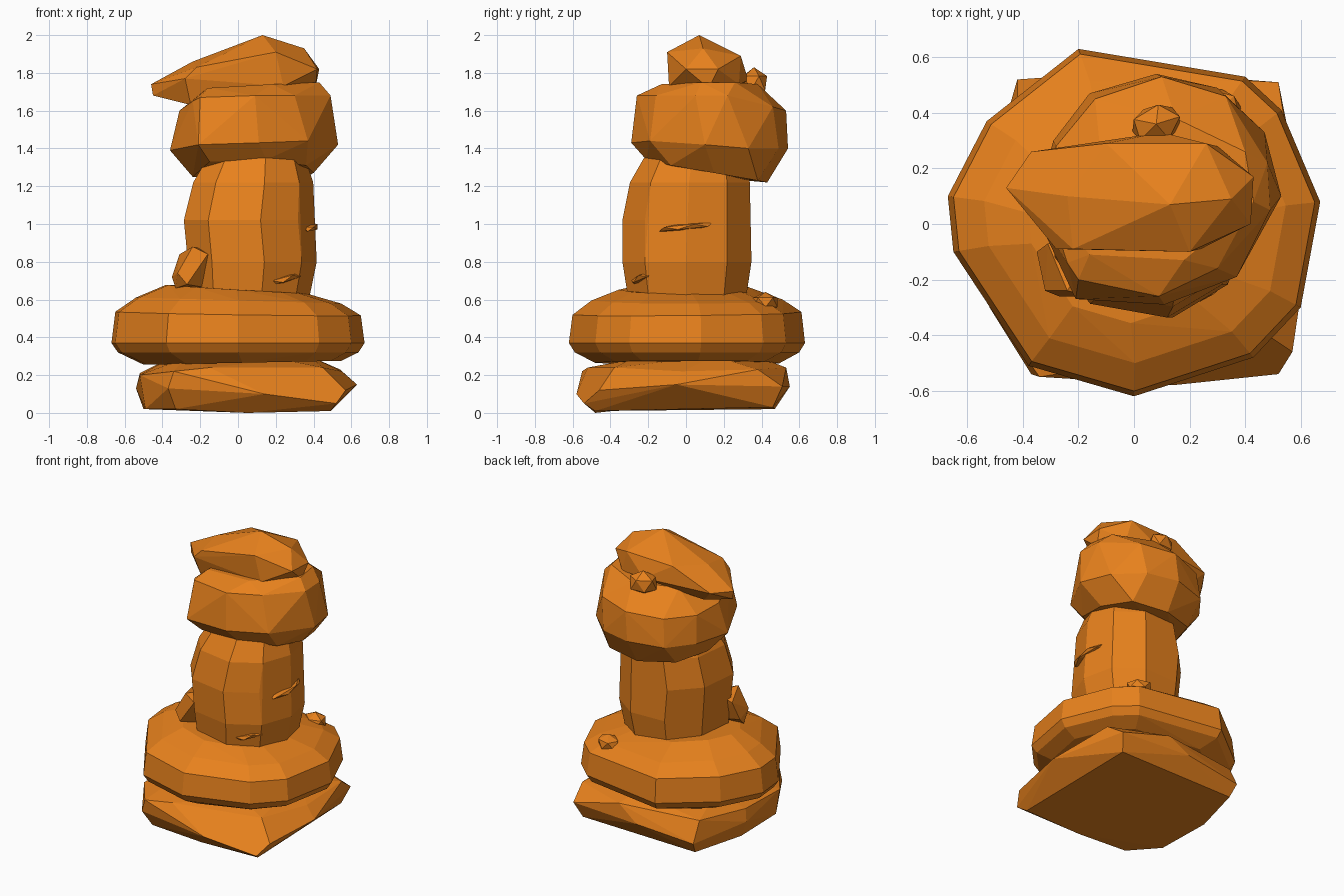
import bpy, bmesh, math
from mathutils import Vector

orange = bpy.data.materials.new("orange_stone")
orange.diffuse_color = (0.80, 0.22, 0.012, 1)


def hull(name, points):
    """Flat-faced stone: convex hull of a few points."""
    bm = bmesh.new()
    for p in points:
        bm.verts.new(p)
    res = bmesh.ops.convex_hull(bm, input=bm.verts)
    junk = {g for g in res["geom_interior"] + res["geom_unused"]
            if isinstance(g, bmesh.types.BMVert) and g.is_valid}
    bmesh.ops.delete(bm, geom=list(junk), context='VERTS')
    bmesh.ops.dissolve_limit(bm, angle_limit=math.radians(3), verts=bm.verts, edges=bm.edges)
    bmesh.ops.recalc_face_normals(bm, faces=bm.faces)
    mesh = bpy.data.meshes.new(name)
    bm.to_mesh(mesh)
    bm.free()
    mesh.materials.append(orange)
    ob = bpy.data.objects.new(name, mesh)
    bpy.context.collection.objects.link(ob)
    return ob


def stone(name, outline, levels):
    """Stack a plan outline at levels (z, scale, dx, dy, slope_x, slope_y)."""
    cx = sum(p[0] for p in outline) / len(outline)
    cy = sum(p[1] for p in outline) / len(outline)
    pts = []
    for z, s, dx, dy, sx, sy in levels:
        for x, y in outline:
            px, py = cx + (x - cx) * s + dx, cy + (y - cy) * s + dy
            pts.append((px, py, z + sx * px + sy * py))
    return hull(name, pts)


def pebble(name, centre, size, turn=0.0, tilt=0.0):
    """Small angular stone from a faceted ball."""
    bm = bmesh.new()
    bmesh.ops.create_icosphere(bm, subdivisions=1, radius=1)
    pts = [Vector((v.co.x * size[0], v.co.y * size[1], v.co.z * size[2])) for v in bm.verts]
    bm.free()
    ob = hull(name, pts)
    ob.location = centre
    ob.rotation_euler = (0, tilt, turn)
    return ob


# Bottom slab, roughly square with cut corners
hull("base_slab", [
    (0.49, -0.48, 0.01), (0.48, 0.46, 0.03), (-0.40, 0.47, 0.02), (-0.50, 0.1, 0.02),
    (-0.49, -0.30, 0.02), (-0.33, -0.48, 0.02), (0.05, -0.48, 0.0),
    (0.57, -0.46, 0.12), (0.52, -0.54, 0.05), (0.63, -0.05, 0.15), (0.52, 0.51, 0.14),
    (0.0, 0.55, 0.14), (-0.42, 0.52, 0.10), (-0.54, 0.10, 0.13), (-0.52, -0.3, 0.20),
    (-0.37, -0.54, 0.13), (0.14, -0.58, 0.10), (-0.34, -0.55, 0.22),
    (0.54, 0.38, 0.23), (0.15, 0.53, 0.24), (-0.42, 0.45, 0.24), (-0.52, 0.08, 0.21),
    (0.45, -0.38, 0.24), (-0.15, -0.52, 0.24), (0.55, -0.02, 0.22),
    (0.38, 0.15, 0.30), (0.1, 0.4, 0.29), (-0.34, 0.15, 0.30), (-0.28, -0.25, 0.29),
    (0.25, -0.3, 0.28)])

# Wide second slab
stone("wide_slab",
      [(-0.67, 0.10), (-0.53, 0.37), (-0.20, 0.63), (0.40, 0.53), (0.53, 0.41), (0.67, 0.08),
       (0.60, -0.30), (0.43, -0.48), (0.0, -0.62), (-0.38, -0.51), (-0.65, -0.10)],
      [(0.265, 0.78, 0.02, 0, 0.02, 0), (0.32, 0.95, 0, 0, 0, 0), (0.37, 1.0, 0, 0, 0, 0),
       (0.525, 0.97, 0, 0, -0.015, 0.01), (0.595, 0.81, 0, 0, -0.03, 0),
       (0.655, 0.55, -0.02, -0.02, -0.06, 0.01)])

# Standing column
stone("column",
      [(-0.28, -0.12), (-0.15, -0.29), (0.13, -0.34), (0.33, -0.22), (0.41, 0.0),
       (0.36, 0.22), (0.18, 0.35), (-0.08, 0.34), (-0.25, 0.16)],
      [(0.62, 0.91, 0, 0, 0, 0), (0.80, 0.99, 0.01, 0.0, 0, 0), (1.02, 0.99, -0.01, 0, 0, 0),
       (1.22, 0.92, 0.015, 0.015, 0, 0), (1.35, 0.75, 0.03, 0.03, 0, 0)])

# Head stone: broad flat front face, lower at the back
hull("head_stone", [
    # bottom
    (-0.24, 0.10, 1.25), (-0.15, -0.19, 1.33), (0.15, -0.21, 1.34), (0.36, -0.08, 1.31),
    (0.40, 0.15, 1.27), (0.33, 0.38, 1.23), (0.08, 0.43, 1.22), (-0.16, 0.34, 1.24),
    # belly
    (-0.36, 0.05, 1.39), (-0.21, -0.27, 1.42), (0.11, -0.29, 1.43), (0.37, -0.19, 1.44),
    (0.53, 0.10, 1.42), (0.47, 0.33, 1.40), (0.30, 0.49, 1.40), (0.08, 0.54, 1.40),
    (-0.16, 0.47, 1.39), (-0.29, 0.30, 1.39),
    # shoulder
    (-0.31, 0.08, 1.60), (-0.20, -0.20, 1.67), (-0.24, -0.14, 1.65), (0.09, -0.26, 1.68),
    (0.30, -0.16, 1.68), (0.49, 0.05, 1.68), (0.48, 0.22, 1.68), (0.33, 0.46, 1.62),
    (0.10, 0.53, 1.60), (-0.14, 0.45, 1.58), (-0.28, 0.28, 1.58),
    # crown
    (-0.16, -0.11, 1.72), (0.18, -0.13, 1.74), (0.43, 0.08, 1.75), (0.40, 0.26, 1.75),
    (0.15, 0.38, 1.74), (-0.12, 0.25, 1.72)])

# Slanting cap stone
hull("cap_stone", [
    (-0.46, 0.13, 1.74), (-0.45, 0.12, 1.68), (-0.37, 0.26, 1.75), (-0.28, -0.09, 1.77),
    (-0.22, -0.09, 1.83), (-0.25, -0.05, 1.63), (-0.24, 0.10, 1.86), (-0.1, 0.29, 1.88),
    (0.13, 0.07, 2.0), (0.35, 0.09, 1.93), (0.26, 0.29, 1.89), (0.1, 0.33, 1.76),
    (0.20, -0.10, 1.91), (0.24, -0.09, 1.73), (0.42, 0.0, 1.82), (0.43, 0.17, 1.82),
    (0.41, 0.12, 1.72), (0.1, -0.06, 1.70), (-0.28, 0.2, 1.66), (0.3, 0.28, 1.74)])

# Loose pebbles: side of the column, back of the head, back of the wide slab
hull("column_pebble", [
    (-0.35, -0.10, 0.72), (-0.32, -0.24, 0.74), (-0.31, -0.07, 0.84), (-0.24, -0.24, 0.88),
    (-0.16, -0.26, 0.84), (-0.33, -0.17, 0.66), (-0.15, -0.1, 0.86), (-0.27, -0.26, 0.68),
    (-0.15, -0.15, 0.66)])
pebble("head_pebble", (0.08, 0.36, 1.745), (0.10, 0.075, 0.085), 0.3)
pebble("slab_pebble", (0.31, 0.42, 0.585), (0.09, 0.07, 0.055), -0.5)

# Thin shards poking out of the column
for name, loc, size, turn, tilt in [
        ("front_shard", (0.24, -0.22, 0.71), (0.12, 0.06, 0.025), 0.5, -0.25),
        ("right_shard", (0.37, 0.0, 0.985), (0.16, 0.06, 0.022), 1.57, -0.1)]:
    pebble(name, loc, size, turn, tilt)
